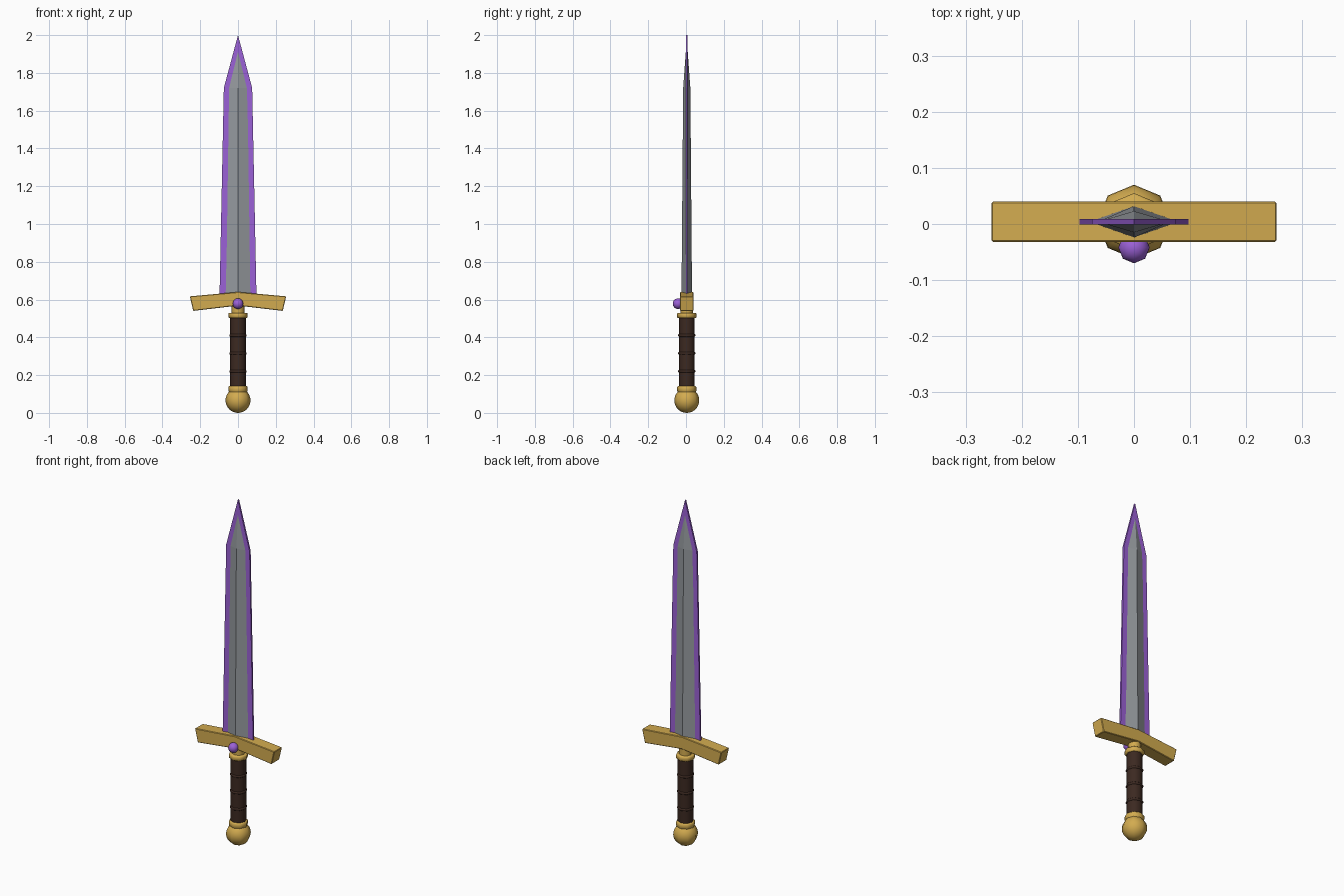
import bpy, bmesh
from math import radians

if "Cube" in bpy.data.objects:
    bpy.data.objects.remove(bpy.data.objects["Cube"])

CY = 0.004  # y of the sword's axis


def material(name, rgb):
    m = bpy.data.materials.new(name)
    m.diffuse_color = (*rgb, 1)
    m.use_nodes = True
    m.node_tree.nodes["Principled BSDF"].inputs["Base Color"].default_value = m.diffuse_color
    return m


gold = material("gold", (0.65, 0.41, 0.08))
purple = material("purple", (0.33, 0.12, 0.68))
leather = material("leather", (0.045, 0.022, 0.015))
steel = material("steel", (0.30, 0.32, 0.34))


def make(name, bm, mat, smooth=None):
    bmesh.ops.recalc_face_normals(bm, faces=bm.faces)
    me = bpy.data.meshes.new(name)
    bm.to_mesh(me)
    bm.free()
    me.materials.append(mat)
    ob = bpy.data.objects.new(name, me)
    bpy.context.collection.objects.link(ob)
    if smooth:
        bpy.ops.object.select_all(action='DESELECT')
        ob.select_set(True)
        bpy.context.view_layer.objects.active = ob
        bpy.ops.object.shade_smooth_by_angle(angle=radians(smooth))
    return ob


def loft(name, rings, mat, smooth=None):
    """Bridge rings of equal point count and cap both ends."""
    bm = bmesh.new()
    loops = [[bm.verts.new(p) for p in r] for r in rings]
    n = len(loops[0])
    for a, b in zip(loops, loops[1:]):
        for i in range(n):
            bm.faces.new((a[i], a[(i + 1) % n], b[(i + 1) % n], b[i]))
    bm.faces.new(loops[0])
    bm.faces.new(loops[-1])
    bmesh.ops.remove_doubles(bm, verts=bm.verts, dist=1e-5)
    return make(name, bm, mat, smooth)


def turned(name, profile, mat):
    """Eight-sided turned part from (radius, z) pairs."""
    from math import cos, sin, pi
    rings = [[(r * cos(i * pi / 4), CY + r * sin(i * pi / 4), z) for i in range(8)]
             for r, z in profile]
    return loft(name, rings, mat, 50)


def ball(name, r, y, z, mat):
    bm = bmesh.new()
    bmesh.ops.create_uvsphere(bm, u_segments=8, v_segments=16, radius=r)
    bmesh.ops.translate(bm, verts=bm.verts, vec=(0, y, z))
    return make(name, bm, mat, 60)


# Pommel, collars and grip
ball("pommel", 0.066, CY, 0.068, gold).location.z = -0.002
turned("lower_collar", [(0.046, 0.108), (0.051, 0.118), (0.051, 0.137), (0.046, 0.142)], gold)
turned("grip", [(0.042, 0.13), (0.042, 0.51)], leather)
for i, z in enumerate((0.22, 0.315, 0.41)):
    turned(f"grip_ring_{i + 1}", [(0.041, z - 0.008), (0.046, z - 0.003),
                                  (0.046, z + 0.003), (0.041, z + 0.008)], leather)
turned("upper_collar", [(0.047, 0.503), (0.051, 0.507), (0.051, 0.526), (0.047, 0.53)], gold)
turned("neck", [(0.034, 0.525), (0.034, 0.6)], gold)

# Drooping crossguard: chevron outline extruded in depth
outline = [(0, 0.64), (0.255, 0.617), (0.237, 0.54), (0, 0.568), (-0.237, 0.54), (-0.255, 0.617)]
guard = loft("crossguard", [[(x, CY + d, z) for x, z in outline] for d in (-0.036, 0.036)], gold)
bev = guard.modifiers.new("bevel", 'BEVEL')
bev.width = 0.003
bev.segments = 1

# Gem on the front of the guard
ball("gem", 0.028, -0.042, 0.578, purple)

# Thin coloured cutting edge
edge = [(-0.098, 0.61), (0.098, 0.61), (0.075, 1.72), (0, 2.0), (-0.075, 1.72)]
loft("blade_edge", [[(x, CY + d, z) for x, z in edge] for d in (-0.005, 0.005)], purple)

# Diamond-section steel core
core = [(0.080, 0.028, 0.61), (0.064, 0.019, 1.72), (0.001, 0.0005, 1.975)]
loft("blade_core", [[(w, CY, z), (0, CY + d, z), (-w, CY, z), (0, CY - d, z)]
                    for w, d, z in core], steel)
